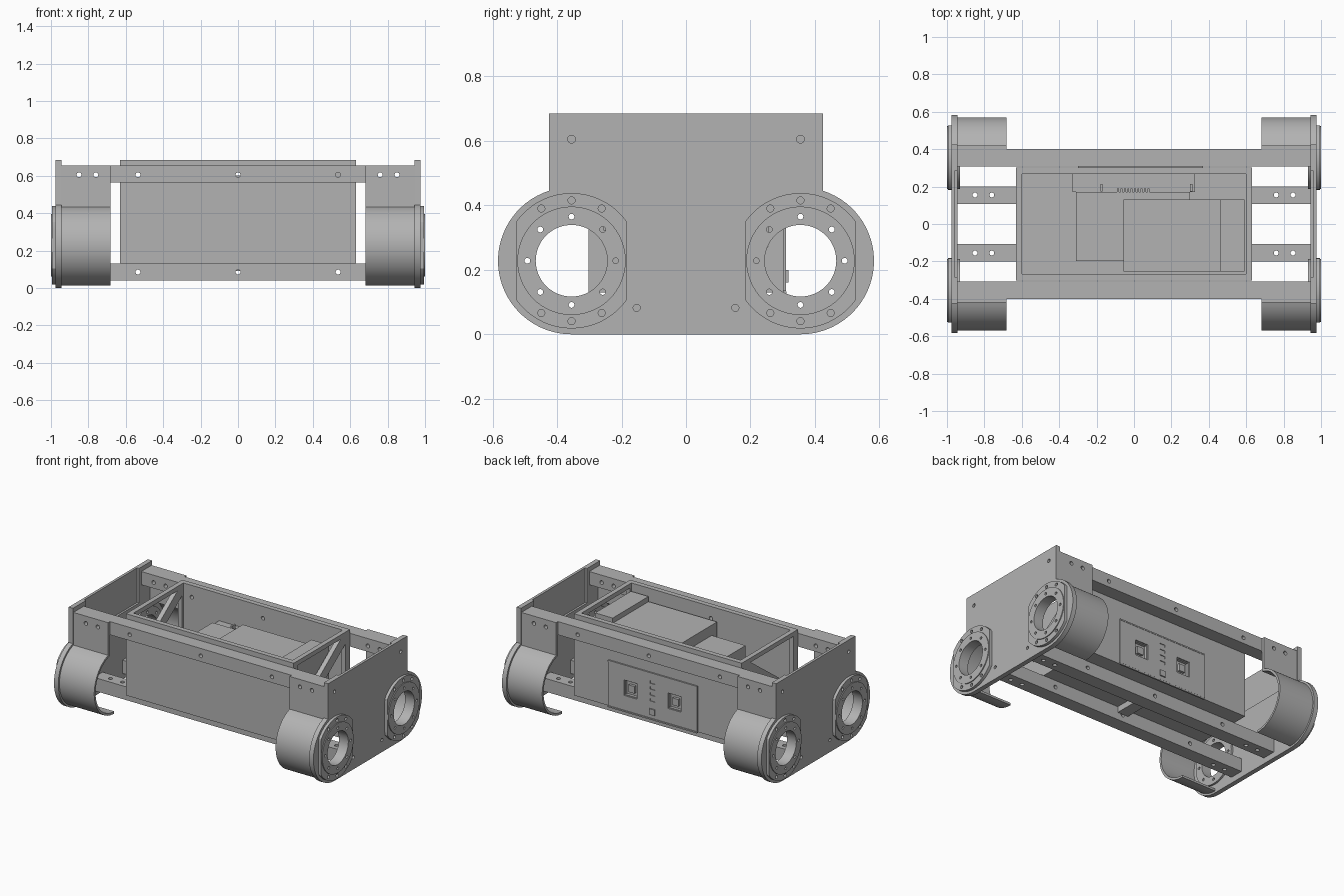
import bpy, bmesh, math
from mathutils import Matrix

if "Cube" in bpy.data.objects:
    bpy.data.objects.remove(bpy.data.objects["Cube"], do_unlink=True)

grey = bpy.data.materials.new("machined grey")
grey.use_nodes = True
grey.diffuse_color = (0.45, 0.45, 0.45, 1)
grey.node_tree.nodes["Principled BSDF"].inputs["Base Color"].default_value = grey.diffuse_color

SIGNS = (-1, 1)
WY, WZ = 0.355, 0.228          # hub centre


def finish(name, bm):
    bmesh.ops.recalc_face_normals(bm, faces=bm.faces)
    mesh = bpy.data.meshes.new(name)
    bm.to_mesh(mesh)
    bm.free()
    ob = bpy.data.objects.new(name, mesh)
    bpy.context.collection.objects.link(ob)
    mesh.materials.append(grey)
    return ob


def box(name, x, y, z):
    bm = bmesh.new()
    bmesh.ops.create_cube(bm, size=1)
    for v in bm.verts:
        for i, (a, b) in enumerate((x, y, z)):
            v.co[i] = (a + b) / 2 + v.co[i] * (b - a)
    return finish(name, bm)


def prism(name, profile, x0, x1):
    """Extrude a (y, z) outline along x."""
    bm = bmesh.new()
    face = bm.faces.new([bm.verts.new((x0, y, z)) for y, z in profile])
    out = bmesh.ops.extrude_face_region(bm, geom=[face])
    for v in out["geom"]:
        if isinstance(v, bmesh.types.BMVert):
            v.co.x = x1
    return finish(name, bm)


def rod(axis, centre, radius, length, seg=20):
    bm = bmesh.new()
    turn = {"x": Matrix.Rotation(math.pi / 2, 4, "Y"),
            "y": Matrix.Rotation(math.pi / 2, 4, "X"), "z": Matrix()}[axis]
    bmesh.ops.create_cone(bm, cap_ends=True, segments=seg, radius1=radius, radius2=radius,
                          depth=length, matrix=Matrix.Translation(centre) @ turn)
    return finish("cutter", bm)


def cut(ob, cutters):
    """Subtract cutters, bake the result and delete the cutters."""
    for c in cutters:
        c.hide_render = True
        m = ob.modifiers.new("cut", "BOOLEAN")
        m.object, m.operation, m.solver = c, "DIFFERENCE", "EXACT"
    dg = bpy.context.evaluated_depsgraph_get()
    mesh = bpy.data.meshes.new_from_object(ob.evaluated_get(dg))
    ob.modifiers.clear()
    ob.data = mesh
    for c in cutters:
        bpy.data.objects.remove(c, do_unlink=True)


def arc(cy, cz, r, a0, a1, n):
    return [(cy + r * math.cos(math.radians(a0 + (a1 - a0) * i / n)),
             cz + r * math.sin(math.radians(a0 + (a1 - a0) * i / n))) for i in range(n + 1)]


def span(s, a, b):
    return tuple(sorted((s * a, s * b)))


def bolts(xs, z):
    return [rod("y", (x, 0, z), 0.013, 2) for x in xs]


RAIL_X = (-0.535, 0, 0.535)
END_X = (0.76, 0.85)

# End plates: straight top, round lobes around the hubs
right_half = arc(WY, WZ, WZ, -90, 72, 32) + [(0.425, 0.685)]
outline = right_half + [(-y, z) for y, z in reversed(right_half)]
for sx in SIGNS:
    plate = prism("end_plate", outline, sx * 0.943, sx * 0.975)
    cutters = [box("cutter", span(sx, 0.9, 0.957), (-0.285, 0.285), (0.45, 0.8))]
    for sy in SIGNS:
        cutters += [rod("x", (sx, sy * WY, WZ), 0.15, 0.3, 48),
                    rod("x", (sx, sy * WY, 0.605), 0.012, 0.3),
                    rod("x", (sx, sy * 0.153, 0.082), 0.011, 0.3)]
    cut(plate, cutters)

# Hub rings: flat-sided flange with a raised bolted disc
for sx in SIGNS:
    for sy in SIGNS:
        flat = [(max(-0.172, min(0.172, y)) + sy * WY, z) for y, z in arc(0, WZ, 0.21, 0, 354, 59)]
        flange = prism("hub_flange", flat, sx * 0.973, sx * 0.994)
        disc = prism("hub_disc", arc(sy * WY, WZ, 0.168, 0, 355, 71), sx * 0.93, sx * 1.0)
        holes = []
        for a in (30, 90, 150, 210, 270, 330):
            b = math.radians(a if a % 180 == 90 else 90 + math.copysign(30, math.cos(math.radians(a))))
            up = math.copysign(1, math.sin(math.radians(a)))
            holes.append(rod("x", (sx, sy * WY + 0.187 * math.cos(b), WZ + up * 0.187 * abs(math.sin(b))),
                             0.011, 0.2, 14))
        cut(flange, holes + [rod("x", (sx, sy * WY, WZ), 0.16, 0.3, 48)])
        ring = [rod("x", (sx, sy * WY + 0.137 * math.cos(k * math.pi / 4),
                          WZ + 0.137 * math.sin(k * math.pi / 4)), 0.009, 0.3, 14) for k in range(8)]
        cut(disc, ring + [rod("x", (sx, sy * WY, WZ), 0.111, 0.3, 64)])

# Motor shrouds: curved outer shell running up into a flat bolted wall
for sx in SIGNS:
    for sy in SIGNS:
        outer = arc(WY, WZ, 0.215, -90, 72.4, 32) + [(0.42, 0.655)]
        inner = [(0.4, 0.655)] + arc(WY, WZ, 0.2, 77, -90, 32)
        shell = prism("motor_shroud", [(sy * y, z) for y, z in outer + inner], sx * 0.682, sx * 0.945)
        cut(shell, bolts([sx * x for x in END_X], 0.605))

# Long square rails
for sy in SIGNS:
    upper = box("upper_rail", (-0.945, 0.945), span(sy, 0.308, 0.4), (0.565, 0.655))
    cut(upper, bolts(list(RAIL_X) + [s * x for s in SIGNS for x in END_X], 0.605))
    lower = box("lower_rail", (-0.945, 0.945), span(sy, 0.106, 0.2), (0.04, 0.13))
    cut(lower, bolts(RAIL_X, 0.085) +
        [rod("z", (s * x, sy * 0.155, 0.085), 0.013, 0.3) for s in SIGNS for x in END_X])

# Central tray, open at the top, with braced windows in both ends
tray = box("equipment_tray", (-0.63, 0.63), (-0.302, 0.302), (0.13, 0.685))
cut(tray, [box("cutter", (-0.598, 0.598), (-0.268, 0.268), (0.155, 0.8))])
low, high, side, gap = 0.27, 0.655, 0.255, 0.05
cutters = bolts(RAIL_X, 0.605)
cutters.append(prism("cutter", [(-side, low + gap), (-side, high), (side - gap, high)], -1, 1))
cutters.append(prism("cutter", [(-side + gap, low), (side, low), (side, high - gap)], -1, 1))
# Socket recesses through the back wall
SOCKETS = (-0.13, 0.2)
cutters += [box("cutter", (x - 0.045, x + 0.045), (0.28, 0.4), (0.24, 0.335)) for x in SOCKETS]
cut(tray, cutters)
box("cross_member", (-0.04, 0.04), (-0.106, 0.106), (0.09, 0.13))

# Back service panel with sockets, indicators and a button
panel = box("service_panel", (-0.3, 0.37), (0.302, 0.31), (0.135, 0.435))
cut(panel, [box("cutter", (x - 0.05, x + 0.05), (0.28, 0.4), (0.235, 0.34)) for x in SOCKETS]
    + [box("cutter", (0.015, 0.055), (0.305, 0.4), (z, z + 0.018)) for z in (0.25, 0.29, 0.33, 0.37)])
for x in SOCKETS:
    box("socket_body", (x - 0.05, x + 0.05), (0.262, 0.282), (0.235, 0.34))
    box("socket_tongue", (x - 0.022, x + 0.022), (0.28, 0.3), (0.262, 0.31))
box("panel_button", (0.015, 0.055), (0.308, 0.318), (0.16, 0.2))
for z in (0.13, 0.44):
    box("panel_guide", (-0.3, 0.37), (0.302, 0.312), (z - 0.006, z + 0.003))

# Equipment inside the tray
box("battery_pack", (-0.31, 0.3), (-0.197, 0.17), (0.155, 0.53))
box("terminal_shelf", (-0.33, 0.325), (0.17, 0.268), (0.155, 0.5))
box("controller_case", (-0.055, 0.46), (-0.255, 0.13), (0.155, 0.6))
box("controller_cover", (0.46, 0.592), (-0.255, 0.13), (0.155, 0.635))
for i in range(10):
    box("terminal_pin", (-0.09 + i * 0.018, -0.08 + i * 0.018), (0.172, 0.19), (0.5, 0.53))
for x in (-0.18, 0.3):
    box("shelf_clip", (x, x + 0.012), (0.175, 0.215), (0.5, 0.54))

# Smooth the round surfaces, keep edges sharp
bpy.ops.object.select_all(action="DESELECT")
for ob in bpy.context.collection.objects:
    if ob.type == "MESH" and grey.name in ob.data.materials:
        ob.select_set(True)
        bpy.context.view_layer.objects.active = ob
bpy.ops.object.shade_smooth_by_angle(angle=math.radians(25))
